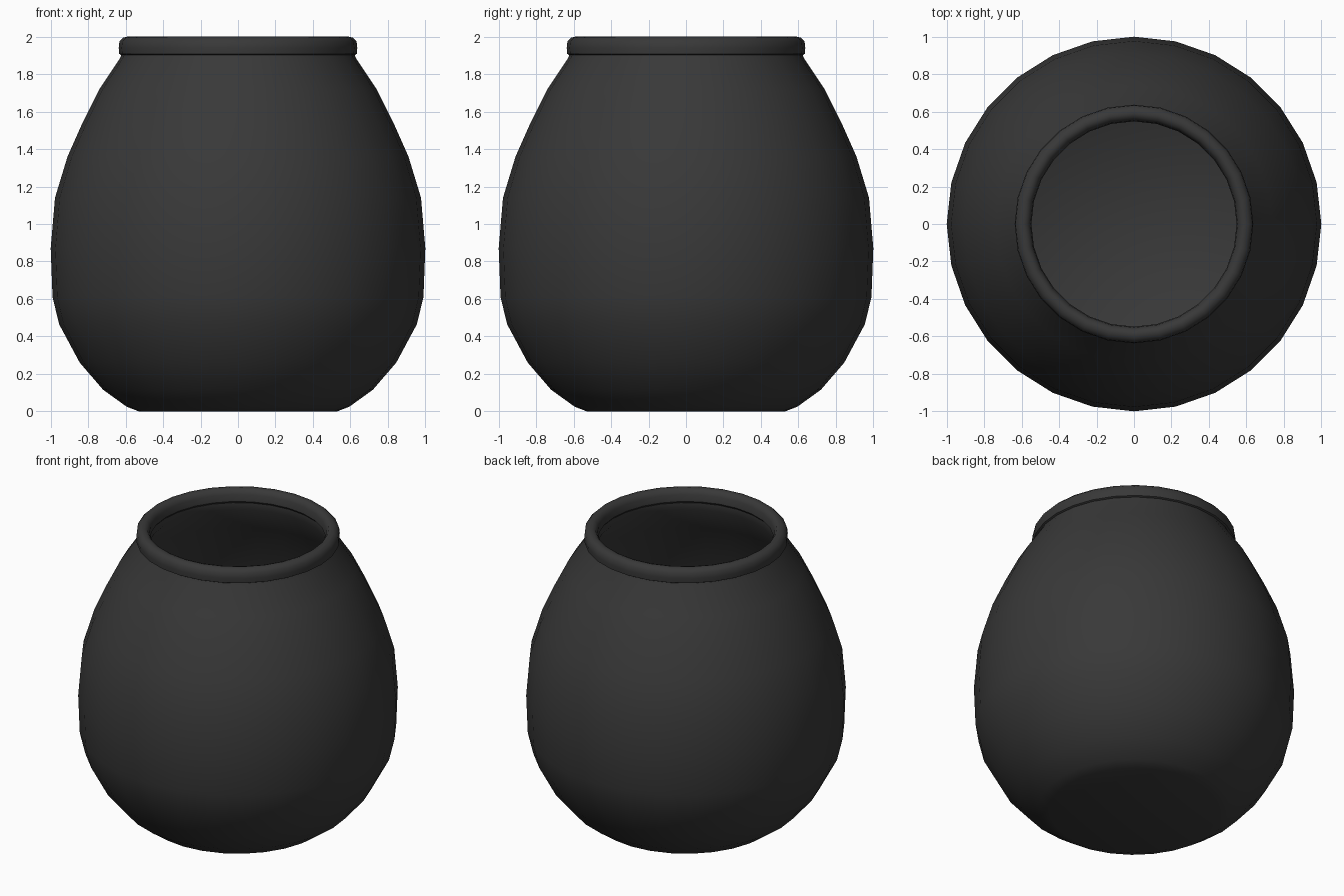
import bpy, bmesh
from math import cos, sin, pi

if "Cube" in bpy.data.objects:
    bpy.data.objects.remove(bpy.data.objects["Cube"])

SIDES = 28


def lathe(name, profile, closed=False, cap_ends=False):
    """Revolve an (r, z) profile, running up the outside, around the z axis."""
    bm = bmesh.new()
    rings = [[bm.verts.new((r * cos(2 * pi * i / SIDES), r * sin(2 * pi * i / SIDES), z))
              for i in range(SIDES)] for r, z in profile]
    pairs = list(zip(rings, rings[1:]))
    if closed:
        pairs.append((rings[-1], rings[0]))
    for a, b in pairs:
        for i in range(SIDES):
            j = (i + 1) % SIDES
            bm.faces.new((a[i], a[j], b[j], b[i]))
    if cap_ends:
        bm.faces.new(rings[0][::-1])
        bm.faces.new(rings[-1])
    mesh = bpy.data.meshes.new(name)
    bm.normal_update()
    bm.to_mesh(mesh)
    bm.free()
    obj = bpy.data.objects.new(name, mesh)
    bpy.context.collection.objects.link(obj)
    mat = bpy.data.materials.get("dark_clay") or bpy.data.materials.new("dark_clay")
    mat.diffuse_color = (0.04, 0.04, 0.04, 1)
    mat.use_nodes = True
    mat.node_tree.nodes["Principled BSDF"].inputs["Base Color"].default_value = mat.diffuse_color
    mesh.materials.append(mat)
    bpy.ops.object.select_all(action='DESELECT')
    obj.select_set(True)
    bpy.context.view_layer.objects.active = obj
    bpy.ops.object.shade_smooth_by_angle(angle=pi / 4)
    return obj


# Pot body: outer wall going up, then the inner wall back down to the floor
outer = [(0.53, 0), (0.595, 0.025), (0.72, 0.115), (0.845, 0.26), (0.955, 0.465),
         (0.99, 0.61), (1.0, 0.87), (0.977, 1.14), (0.91, 1.36), (0.83, 1.54),
         (0.74, 1.72), (0.63, 1.885), (0.62, 1.91)]
inner = [(0.56, 1.91), (0.56, 1.86), (0.68, 1.68), (0.77, 1.50), (0.85, 1.32),
         (0.91, 1.12), (0.93, 0.87), (0.92, 0.63), (0.89, 0.50), (0.79, 0.31),
         (0.68, 0.17), (0.57, 0.08)]
lathe("pot_body", outer + inner, cap_ends=True)

# Rounded rim band around the mouth
rim = [(0.565, 1.9), (0.62, 1.9), (0.634, 1.908), (0.637, 1.94), (0.633, 1.975),
       (0.612, 1.995), (0.59, 2.0), (0.568, 1.993), (0.553, 1.965), (0.548, 1.92)]
lathe("rim", rim, closed=True)
